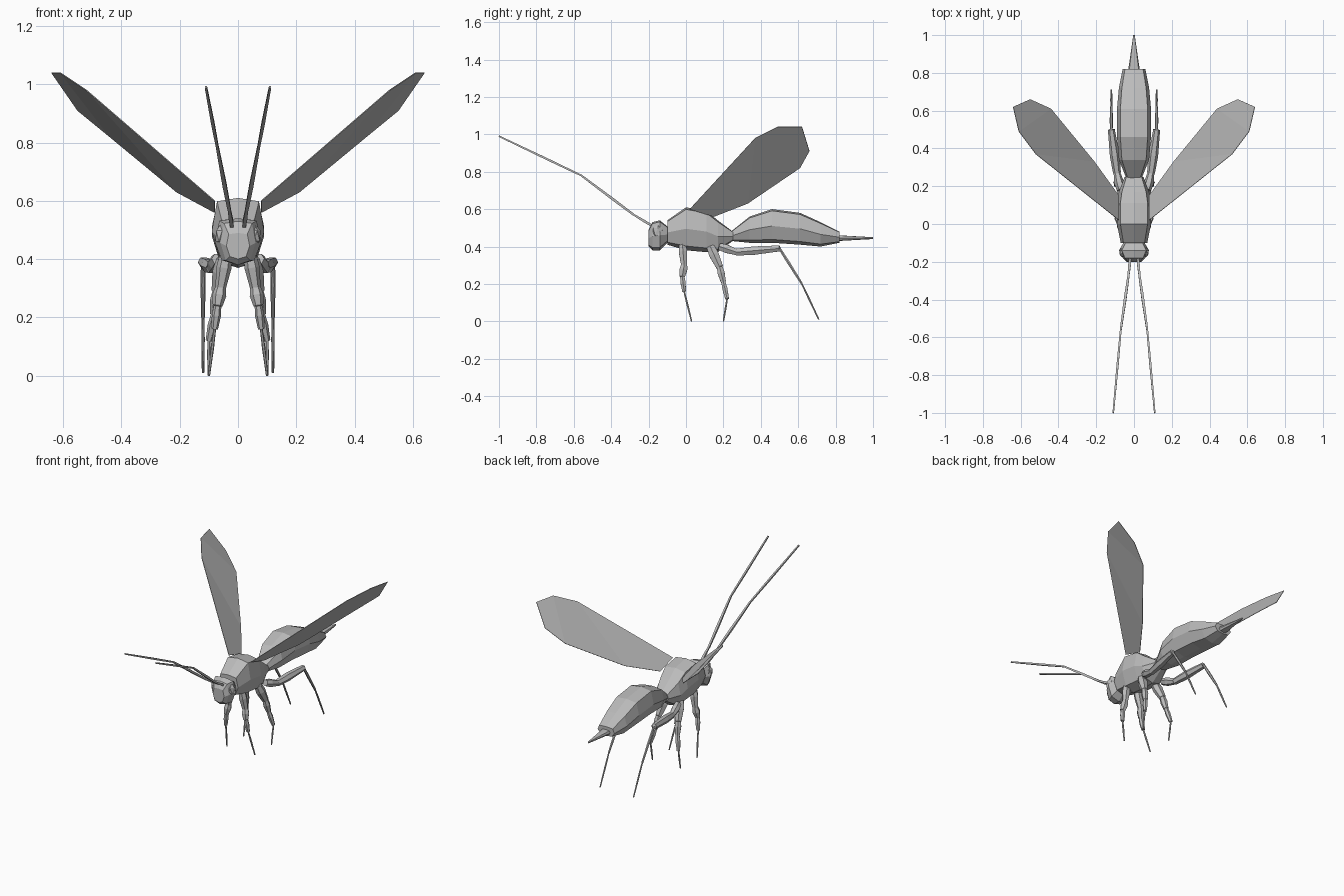
import bpy, bmesh, math
from mathutils import Vector

cube = bpy.data.objects.get("Cube")
if cube:
    bpy.data.objects.remove(cube, do_unlink=True)

grey = bpy.data.materials.new("shell_grey")
grey.use_nodes = True
colour = (.5, .5, .5, 1)
grey.diffuse_color = colour
grey.node_tree.nodes["Principled BSDF"].inputs["Base Color"].default_value = colour


def finish(name, bm):
    """Turn a bmesh into a named grey object."""
    bmesh.ops.recalc_face_normals(bm, faces=bm.faces)
    mesh = bpy.data.meshes.new(name)
    bm.to_mesh(mesh)
    bm.free()
    mesh.materials.append(grey)
    obj = bpy.data.objects.new(name, mesh)
    bpy.context.collection.objects.link(obj)
    return obj


def skin(name, rings):
    """Join equal rings of points into a closed hull."""
    bm = bmesh.new()
    loops = [[bm.verts.new(point) for point in ring] for ring in rings]
    for near, far in zip(loops, loops[1:]):
        near_next = near[1:] + near[:1]
        far_next = far[1:] + far[:1]
        for corners in zip(near, near_next, far_next, far):
            bm.faces.new(corners)
    bm.faces.new(loops[0])
    bm.faces.new(loops[-1])
    return finish(name, bm)


# Body cross-section: a broad back, upright flanks and a keeled belly
right_half = [(0, 1), (.8, .9), (1, 0), (.7, -.8), (0, -1)]
left_half = [(-across, up) for across, up in right_half[-2:0:-1]]
section = right_half + left_half


def body(name, stations):
    """Each station along the body is y, top, bottom, half width."""
    rings = []
    for y, top, bottom, width in stations:
        middle = (top + bottom) / 2
        height = (top - bottom) / 2
        rings.append([(width * across, y, middle + height * up)
                      for across, up in section])
    return skin(name, rings)


def limb(name, side, joints, radii, sides=6):
    """Chain of spindle segments between joints, mirrored in x by side."""
    points = [Vector((side * x, y, z)) for x, y, z in joints]
    rings = []
    for start, end, radius in zip(points, points[1:], radii):
        along = (end - start).normalized()
        up = along.cross(Vector((1, 0, 0))).normalized()
        out = along.cross(up)
        for place, swell in ((0, .8), (.4, 1), (1, .7)):
            centre = start.lerp(end, place)
            angles = [math.tau * (k + .5) / sides for k in range(sides)]
            rings.append([centre + radius * swell * (math.cos(a) * up + math.sin(a) * out)
                          for a in angles])
    return skin(name, rings)


def eye(name, side):
    """Raised oval on the flank of the head."""
    bm = bmesh.new()
    bmesh.ops.create_icosphere(bm, subdivisions=1, radius=1)
    bmesh.ops.scale(bm, verts=bm.verts, vec=(.02, .03, .04))
    bmesh.ops.translate(bm, verts=bm.verts, vec=(side * .06, -.15, .48))
    return finish(name, bm)


def wing(name, side, leading, trailing):
    """Thin panels between the leading and trailing edges."""
    bm = bmesh.new()
    front, back = [[bm.verts.new((side * x, y, z)) for x, y, z in edge]
                   for edge in (leading, trailing)]
    for corners in zip(front, front[1:], back[1:], back):
        bm.faces.new(corners)
    obj = finish(name, bm)
    thickness = obj.modifiers.new("thickness", 'SOLIDIFY')
    thickness.thickness = .003
    thickness.offset = 0
    return obj


# Head, thorax, abdomen and sting
body("head", [(-.2, .49, .4, .04), (-.18, .53, .38, .06), (-.14, .54, .38, .08),
              (-.09, .5, .43, .05)])
body("thorax", [(-.1, .54, .41, .07), (0, .61, .38, .09), (.11, .59, .37, .09),
                (.17, .54, .37, .08), (.25, .48, .43, .05)])
body("abdomen", [(.24, .48, .43, .04), (.34, .56, .42, .08), (.46, .6, .42, .09),
                 (.61, .58, .41, .09), (.72, .53, .4, .08), (.82, .48, .42, .06)])
body("stinger", [(.82, .46, .43, .03), (1, .45, .44, .004)])

for side, label in ((1, "left"), (-1, "right")):
    eye(label + "_eye", side)
    wing(label + "_wing", side,
         leading=[(.08, .02, .6), (.52, .37, .98), (.61, .49, 1.04), (.64, .62, 1.04)],
         trailing=[(.08, .15, .56), (.21, .33, .63), (.44, .61, .82), (.55, .66, .91)])
    limb(label + "_antenna", side,
         joints=[(.02, -.18, .51), (.03, -.28, .57), (.07, -.56, .78), (.11, -1, .99)],
         radii=[.01, .01, .008], sides=4)

    # Legs: stout upper joints stepping down to thin feet
    limb(label + "_front_leg", side,
         joints=[(.04, -.02, .42), (.06, -.01, .3), (.07, -.02, .24),
                 (.08, -.01, .16), (.1, .03, 0)],
         radii=[.026, .024, .016, .006])
    limb(label + "_middle_leg", side,
         joints=[(.05, .13, .4), (.07, .18, .29), (.08, .2, .21),
                 (.1, .22, .12), (.1, .2, 0)],
         radii=[.03, .022, .016, .006])
    limb(label + "_hind_leg", side,
         joints=[(.07, .18, .4), (.09, .27, .37), (.12, .5, .39),
                 (.12, .62, .2), (.12, .71, .01)],
         radii=[.026, .026, .009, .006])
